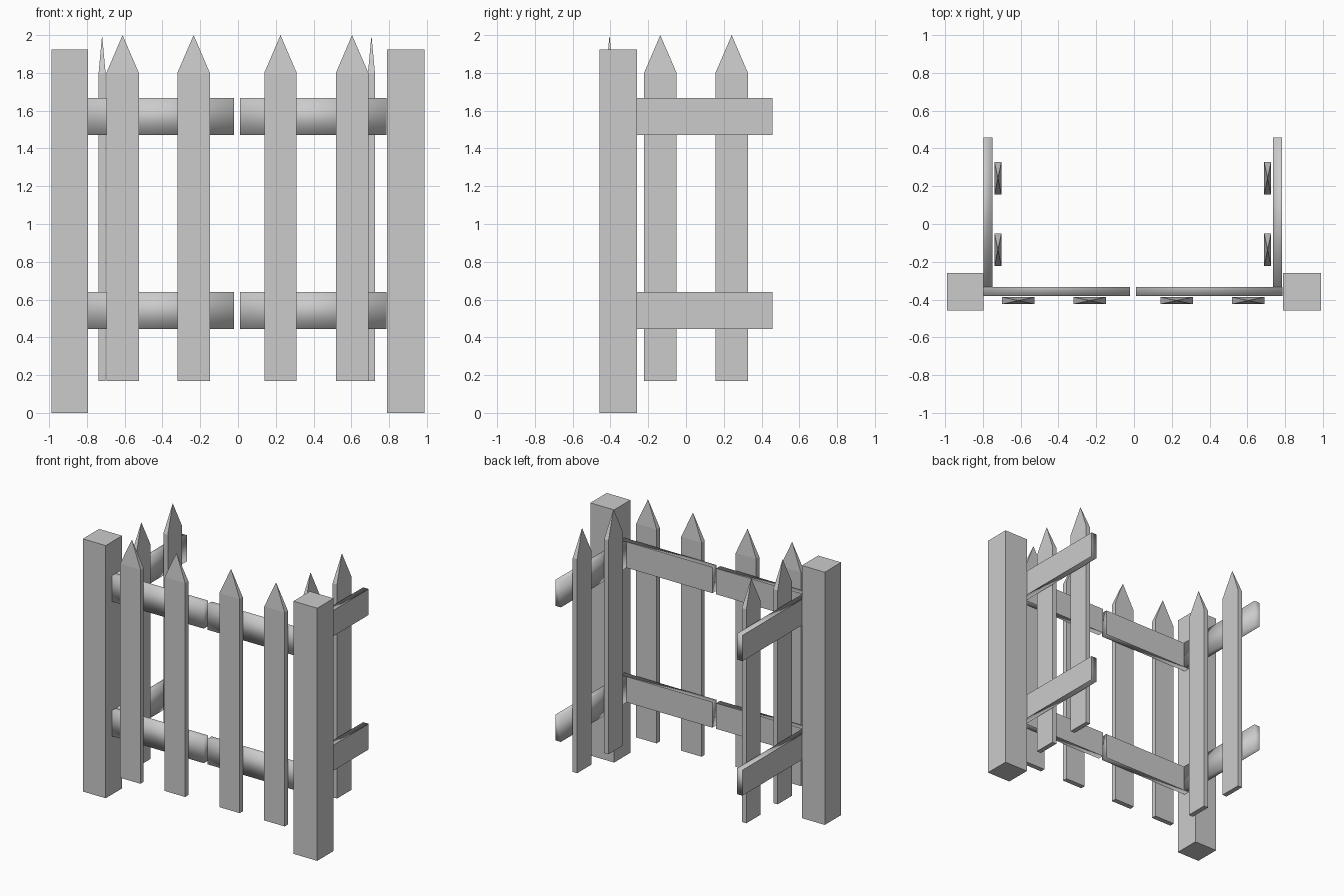
import bpy, bmesh
from mathutils import Vector

if "Cube" in bpy.data.objects:
    bpy.data.objects.remove(bpy.data.objects["Cube"])


def finish(name, bm):
    bmesh.ops.recalc_face_normals(bm, faces=bm.faces)
    me = bpy.data.meshes.new(name)
    bm.to_mesh(me)
    bm.free()
    ob = bpy.data.objects.new(name, me)
    bpy.context.collection.objects.link(ob)
    return ob


def box(x, y, z):
    """Box bmesh from (min, max) ranges."""
    bm = bmesh.new()
    bmesh.ops.create_cube(bm, size=1)
    for v in bm.verts:
        v.co = Vector([r[0] if c < 0 else r[1] for c, r in zip(v.co, (x, y, z))])
    return bm


def post(name, x):
    bm = box(x, (-0.457, -0.26), (0, 1.925))
    # mid-height loop
    bmesh.ops.bisect_plane(bm, geom=bm.verts[:] + bm.edges[:] + bm.faces[:],
                           plane_co=(0, 0, 0.96), plane_no=(0, 0, 1))
    finish(name, bm)


def rail(name, x, y, z, back):
    """Smooth shaded board whose back face stays flat."""
    bm = box(x, y, z)
    bm.normal_update()
    for f in bm.faces:
        f.smooth = True
        if f.normal.dot(Vector(back)) > 0.9:
            f.smooth = False
            for e in f.edges:
                e.smooth = False
    finish(name, bm)


def picket(name, x, y):
    """Flat board with a pyramid point."""
    bm = box(x, y, (0.17, 1.80))
    bm.normal_update()
    top = max(bm.faces, key=lambda f: f.calc_center_median().z)
    tip = bmesh.ops.poke(bm, faces=[top])["verts"][0]
    tip.co.z = 2.0
    finish(name, bm)


# Corner posts
post("left_post", (-0.988, -0.795))
post("right_post", (0.788, 0.988))

# Rails: two front panels and two side panels, lower and upper
for level, z in (("lower", (0.445, 0.64)), ("upper", (1.47, 1.667))):
    rail(f"front_left_{level}_rail", (-0.796, -0.021), (-0.381, -0.334), z, (0, 1, 0))
    rail(f"front_right_{level}_rail", (0.011, 0.786), (-0.381, -0.334), z, (0, 1, 0))
    rail(f"left_side_{level}_rail", (-0.796, -0.748), (-0.334, 0.457), z, (-1, 0, 0))
    rail(f"right_side_{level}_rail", (0.735, 0.782), (-0.334, 0.457), z, (1, 0, 0))

# Front pickets
for i, cx in enumerate((-0.611, -0.235, 0.225, 0.604)):
    picket(f"front_picket_{i + 1}", (cx - 0.086, cx + 0.086), (-0.424, -0.386))

# Side pickets, on the inner face of the side rails
for side, x in (("left", (-0.738, -0.701)), ("right", (0.688, 0.725))):
    for i, cy in enumerate((-0.136, 0.242)):
        picket(f"{side}_side_picket_{i + 1}", x, (cy - 0.086, cy + 0.086))
